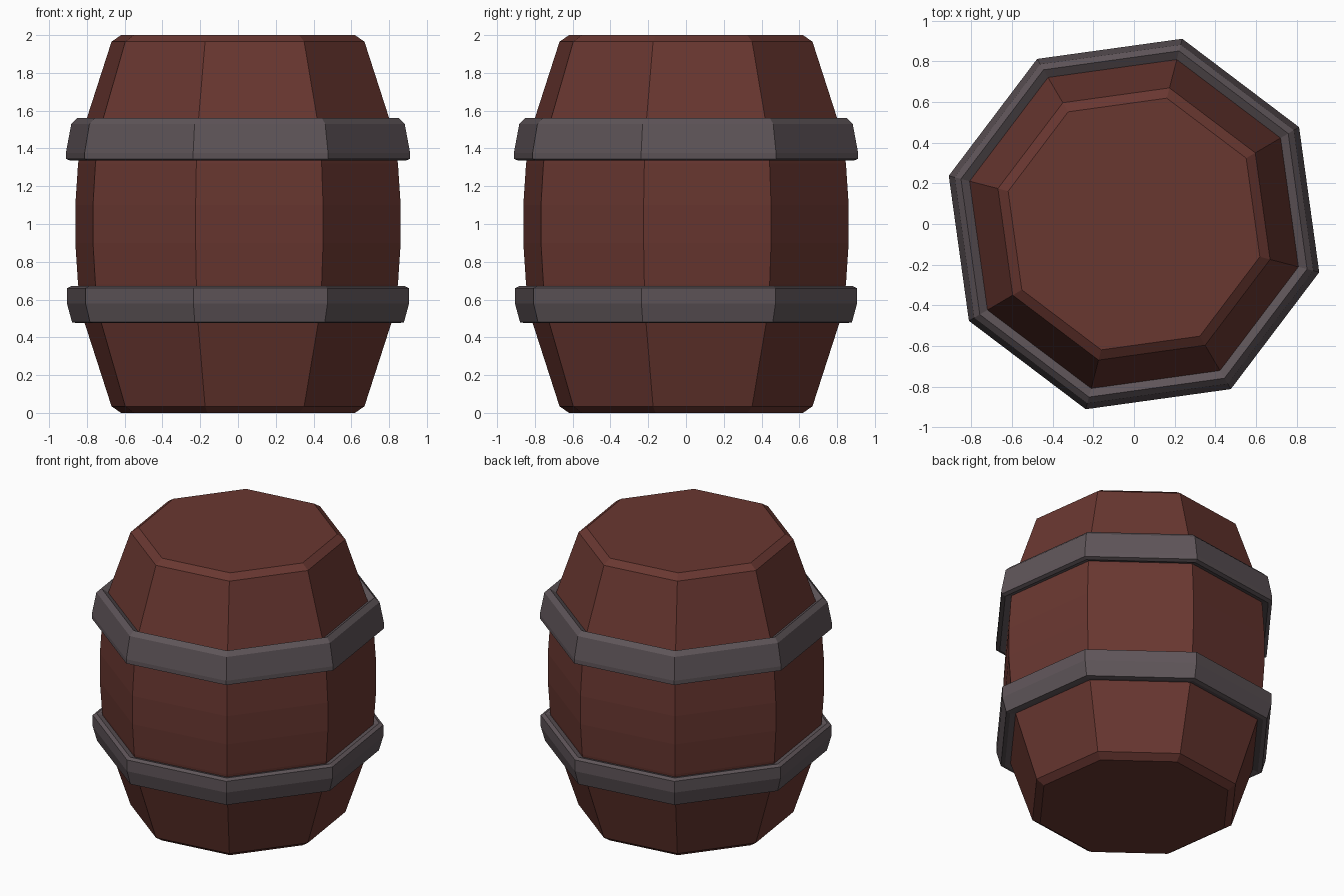
import bpy, bmesh
from math import cos, sin, radians

SIDES = 8
START = radians(30.4)

cube = bpy.data.objects.get("Cube")
if cube:
    bpy.data.objects.remove(cube, do_unlink=True)


def make_material(name, rgb):
    mat = bpy.data.materials.new(name)
    mat.use_nodes = True
    color = (*rgb, 1.0)
    mat.diffuse_color = color
    mat.node_tree.nodes["Principled BSDF"].inputs["Base Color"].default_value = color
    return mat


def lathe(name, profile, mat, closed=False):
    """Turn (radius, z) points into an eight-sided solid; closed makes a hoop."""
    bm = bmesh.new()
    rings = []
    for r, z in profile:
        angles = [START + radians(360 * i / SIDES) for i in range(SIDES)]
        rings.append([bm.verts.new((r * cos(a), r * sin(a), z)) for a in angles])
    pairs = list(zip(rings, rings[1:]))
    if closed:
        pairs.append((rings[-1], rings[0]))
    else:
        bm.faces.new(rings[0])
        bm.faces.new(rings[-1])
    for low, high in pairs:
        for i in range(SIDES):
            j = (i + 1) % SIDES
            bm.faces.new((low[i], low[j], high[j], high[i]))
    bmesh.ops.recalc_face_normals(bm, faces=bm.faces)
    mesh = bpy.data.meshes.new(name)
    bm.to_mesh(mesh)
    bm.free()
    mesh.materials.append(mat)
    obj = bpy.data.objects.new(name, mesh)
    bpy.context.collection.objects.link(obj)
    return obj


wood = make_material("dark_red_wood", (0.141, 0.038, 0.030))
iron = make_material("grey_iron", (0.114, 0.091, 0.100))

# Bulging body, mirrored about its middle, with chamfered ends
lower = [(0.64, 0.0), (0.692, 0.035), (0.847, 0.5), (0.875, 0.68), (0.89, 0.9)]
lathe("barrel_body", lower + [(r, 2 - z) for r, z in reversed(lower)], wood)

# Upper hoop, leaning in towards the top
lathe("upper_hoop", [(0.84, 1.36), (0.915, 1.335), (0.942, 1.345), (0.942, 1.375),
                     (0.912, 1.53), (0.88, 1.56), (0.825, 1.525)], iron, closed=True)

# Lower hoop, leaning in towards the bottom
lathe("lower_hoop", [(0.82, 0.49), (0.88, 0.475), (0.908, 0.48), (0.936, 0.58),
                     (0.936, 0.66), (0.91, 0.672), (0.85, 0.655)], iron, closed=True)
